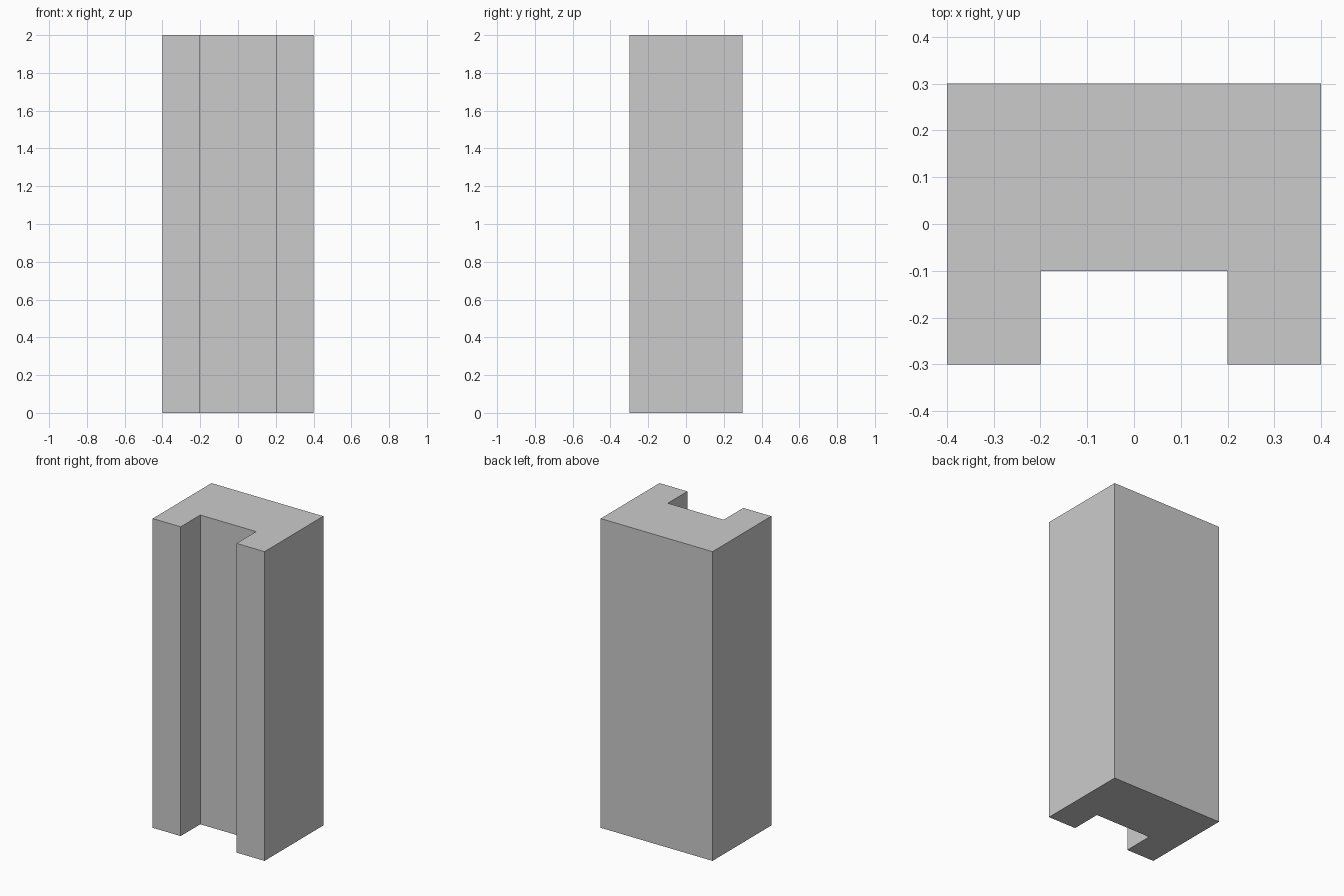
import bpy
import bmesh

if "Cube" in bpy.data.objects:
    bpy.data.objects.remove(bpy.data.objects["Cube"])

HEIGHT = 2.0

# U-shaped cross-section, counter-clockwise, channel open to the front
profile = [(-0.4, -0.3), (-0.2, -0.3), (-0.2, -0.1), (0.2, -0.1),
           (0.2, -0.3), (0.4, -0.3), (0.4, 0.3), (-0.4, 0.3)]

# Channel column: profile face extruded straight up
bm = bmesh.new()
base = bm.faces.new([bm.verts.new((x, y, 0)) for x, y in profile])
result = bmesh.ops.extrude_face_region(bm, geom=[base], use_keep_orig=True)
top_verts = [v for v in result["geom"] if isinstance(v, bmesh.types.BMVert)]
bmesh.ops.translate(bm, verts=top_verts, vec=(0, 0, HEIGHT))
bmesh.ops.recalc_face_normals(bm, faces=bm.faces)

mesh = bpy.data.meshes.new("channel_column")
bm.to_mesh(mesh)
bm.free()
column = bpy.data.objects.new("channel_column", mesh)
bpy.context.collection.objects.link(column)
